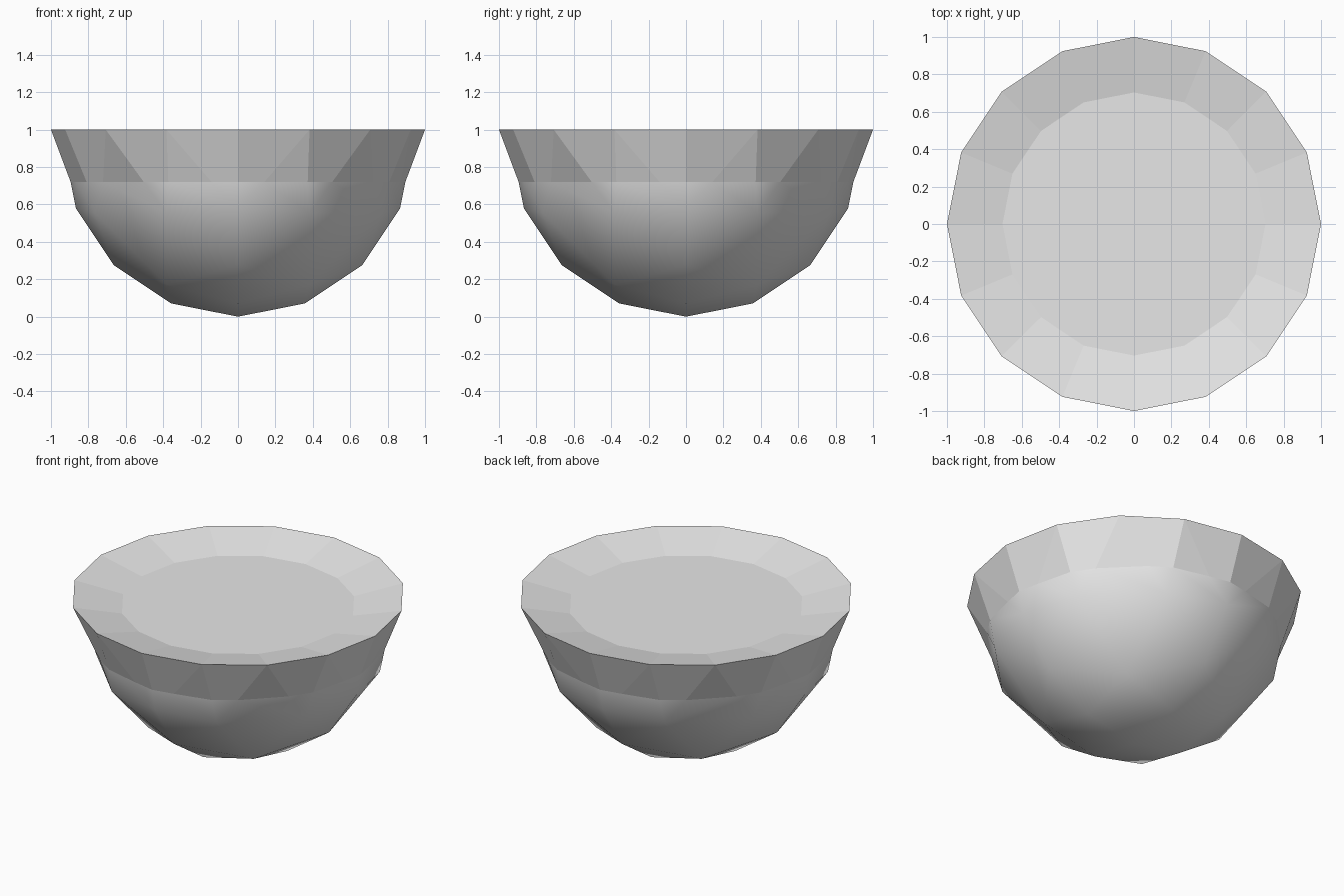
import bpy
import bmesh
from mathutils import Vector

cube = bpy.data.objects.get("Cube")
if cube:
    bpy.data.objects.remove(cube, do_unlink=True)

RADIUS = 0.938      # bowl radius, also the height of its centre
BAND_Z = 0.72       # where the rim band meets the round bowl
INSET = 0.75        # size of the sunken disc against the bowl radius

# One plain colour
grey = bpy.data.materials.new("plain_grey")
grey.use_nodes = True
colour = (0.8, 0.8, 0.8, 1)
grey.diffuse_color = colour
grey.node_tree.nodes["Principled BSDF"].inputs["Base Color"].default_value = colour

bm = bmesh.new()

# Octahedron refined twice into a low-poly ball
for axis in range(3):
    for sign in (-1, 1):
        point = Vector()
        point[axis] = sign
        bm.verts.new(point)
bmesh.ops.convex_hull(bm, input=bm.verts[:])
for level in range(2):
    bmesh.ops.subdivide_edges(bm, edges=bm.edges[:], cuts=1, use_grid_fill=True)
    for v in bm.verts:
        v.co.normalize()

# Keep the lower half, resting on the ground
bmesh.ops.delete(bm, geom=[v for v in bm.verts if v.co.z > 0.01], context="VERTS")
for v in bm.verts:
    v.co = v.co * RADIUS + Vector((0, 0, RADIUS))

# Cut line below the rim band
bmesh.ops.bisect_plane(bm, geom=bm.verts[:] + bm.edges[:] + bm.faces[:],
                       plane_co=(0, 0, BAND_Z), plane_no=(0, 0, 1))

# Top cap, inset to a sunken disc
boundary = [e for e in bm.edges if e.is_boundary]
rim = list({v for e in boundary for v in e.verts})
cap = bmesh.ops.contextual_create(bm, geom=boundary)["faces"]
extruded = bmesh.ops.extrude_face_region(bm, geom=cap)
for item in extruded["geom"]:
    if isinstance(item, bmesh.types.BMVert):
        item.co.x *= INSET
        item.co.y *= INSET
bmesh.ops.delete(bm, geom=[f for f in cap if f.is_valid], context="FACES_ONLY")

# Rim flared out and raised
for v in rim:
    v.co.x /= RADIUS
    v.co.y /= RADIUS
    v.co.z = 1

# Round bowl smooth, rim band and top flat
bmesh.ops.recalc_face_normals(bm, faces=bm.faces[:])
for f in bm.faces:
    f.smooth = f.calc_center_median().z < BAND_Z
for e in bm.edges:
    e.smooth = all(f.smooth for f in e.link_faces)

mesh = bpy.data.meshes.new("bowl")
bm.to_mesh(mesh)
bm.free()
mesh.materials.append(grey)
bowl = bpy.data.objects.new("bowl", mesh)
bpy.context.collection.objects.link(bowl)
